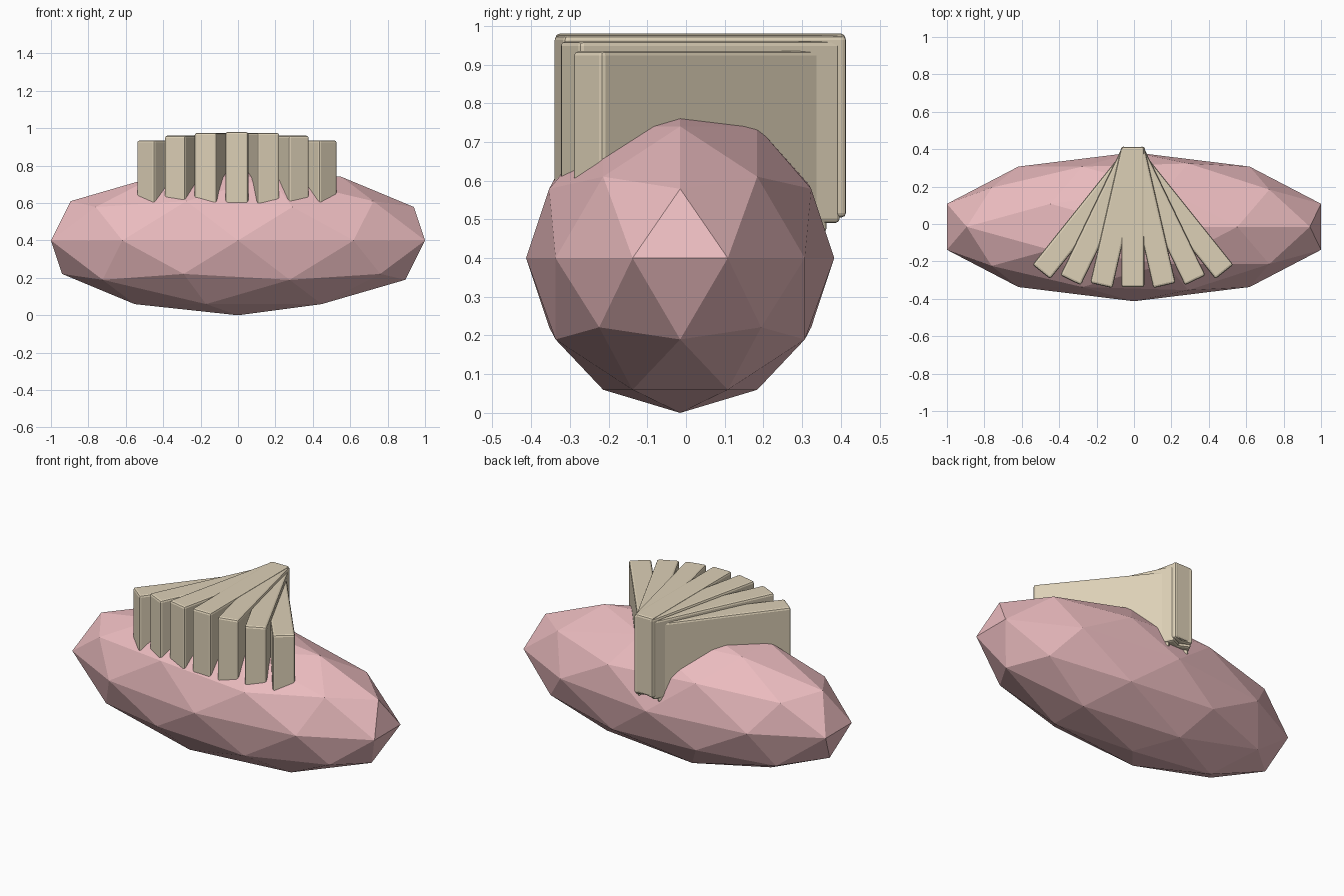
import bpy

if "Cube" in bpy.data.objects:
    bpy.data.objects.remove(bpy.data.objects["Cube"])


def material(name, color):
    m = bpy.data.materials.new(name)
    m.diffuse_color = (*color, 1)
    m.use_nodes = True
    m.node_tree.nodes["Principled BSDF"].inputs["Base Color"].default_value = m.diffuse_color
    return m


pink = material("pink", (0.83, 0.50, 0.52))
cream = material("cream", (0.72, 0.63, 0.47))

# Faceted elongated body
bpy.ops.mesh.primitive_ico_sphere_add(subdivisions=2, radius=1, location=(0, -0.015, 0.4))
body = bpy.context.object
body.name = "body"
body.scale = (1.0515, 0.398, 0.4)
bpy.ops.object.transform_apply(location=False, rotation=False, scale=True)
body.data.materials.append(pink)


# Fan of upright slices, turning outwards and dropping slightly to each side
def slice_block(i):
    bpy.ops.mesh.primitive_cube_add(
        size=1,
        location=(-0.006 + 0.085 * i, 0.037, 0.745 - 0.005 * i * i),
        rotation=(0, 0, 0.225 * i))
    ob = bpy.context.object
    ob.name = f"fan_slice_{i + 4}"
    ob.scale = (0.122, 0.75, 0.47)
    bpy.ops.object.transform_apply(location=False, rotation=False, scale=True)
    bevel = ob.modifiers.new("soft_edges", 'BEVEL')
    bevel.width = 0.012
    bevel.segments = 2
    ob.data.materials.append(cream)


for i in range(-3, 4):
    slice_block(i)
